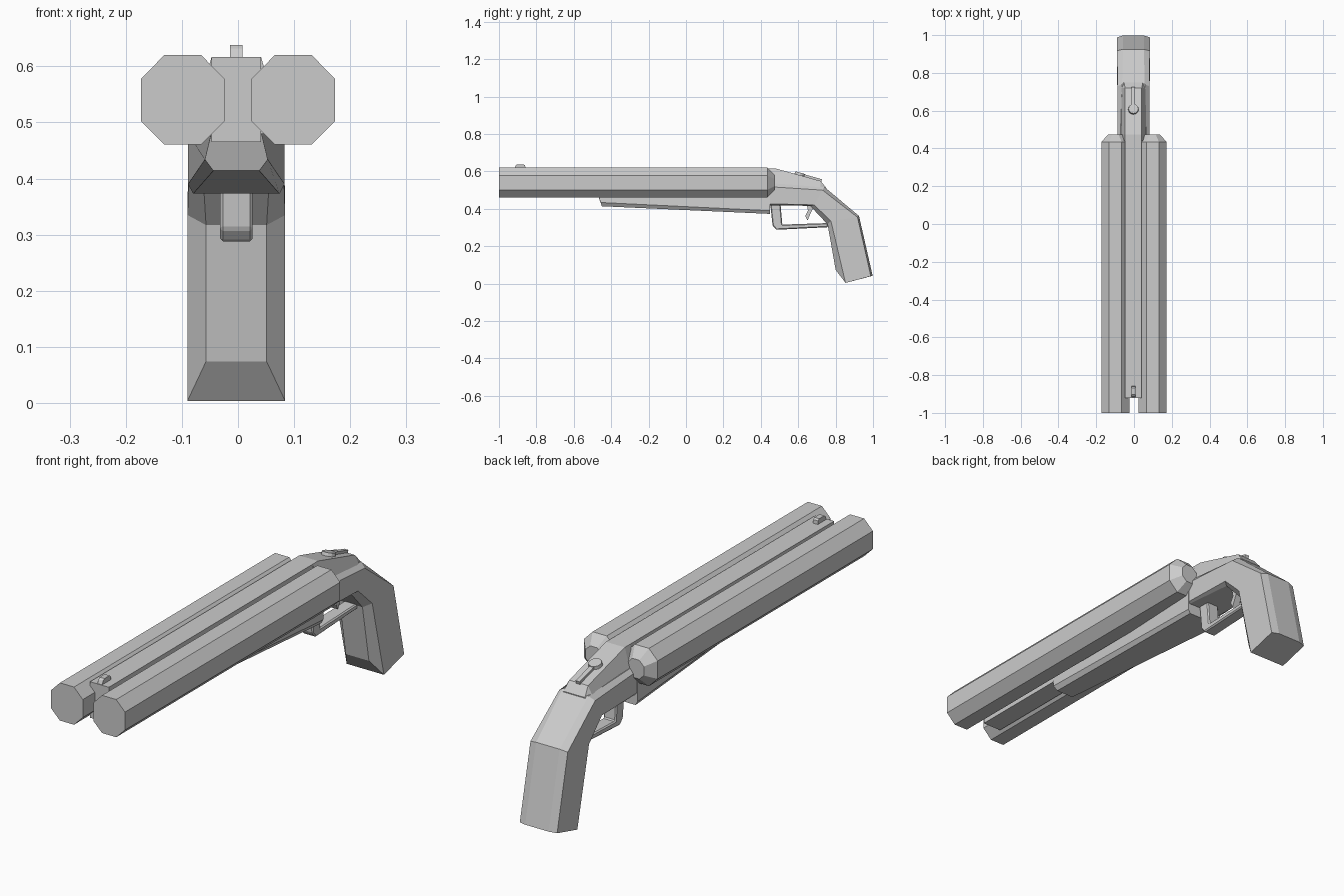
import bpy, bmesh, math
from mathutils import Matrix

if "Cube" in bpy.data.objects:
    bpy.data.objects.remove(bpy.data.objects["Cube"])

CX = -0.003  # slight sideways offset of the central parts


def finish(name, bm):
    bmesh.ops.recalc_face_normals(bm, faces=bm.faces)
    mesh = bpy.data.meshes.new(name)
    bm.to_mesh(mesh)
    bm.free()
    obj = bpy.data.objects.new(name, mesh)
    bpy.context.collection.objects.link(obj)
    return obj


def loft(name, rings, caps=(True, True)):
    """Skin a list of equal-length point rings."""
    bm = bmesh.new()
    vs = [[bm.verts.new(p) for p in r] for r in rings]
    n = len(vs[0])
    for a, b in zip(vs, vs[1:]):
        for i in range(n):
            j = (i + 1) % n
            bm.faces.new((a[i], a[j], b[j], b[i]))
    if caps[0]:
        bm.faces.new(vs[0])
    if caps[1]:
        bm.faces.new(vs[-1])
    else:  # grip butt: sloping toe plus flat sole
        r = vs[-1]
        bm.faces.new(r[2:6])
        bm.faces.new((r[0], r[1], r[2], r[5], r[6], r[7]))
    return finish(name, bm)


def mirror_ring(half):
    """Right-hand points, top to bottom, completed on the left."""
    return [(CX + x, y, z) for x, y, z in half] + \
           [(CX - x, y, z) for x, y, z in reversed(half)]


def plate(name, profile, half_width, bevel=0.0):
    """Side (y, z) profile extruded across x."""
    obj = loft(name, [[(CX + s * half_width, y, z) for y, z in profile] for s in (-1, 1)])
    if bevel:
        mod = obj.modifiers.new("bevel", 'BEVEL')
        mod.width = bevel
        mod.segments = 1
    return obj


# Twin octagonal barrels with chamfered breech ends
OCT = [(.033, .079), (.074, .037), (.074, -.039), (.033, -.08),
       (-.033, -.08), (-.074, -.039), (-.074, .037), (-.033, .079)]
for side, s in (("left", -1), ("right", 1)):
    loft(side + "_barrel", [[(s * .0985 + x * k, y, .541 + z * k) for x, z in OCT]
                            for y, k in ((-1, 1), (.435, 1), (.475, .5))])

# Rib between the barrels and the front sight
plate("barrel_rib", [(-.92, .617), (.47, .617), (.47, .465), (-.92, .465)], .044)
plate("front_sight", [(-.92, .61), (-.91, .632), (-.902, .638), (-.868, .638),
                      (-.86, .632), (-.858, .61)], .011)

# Tapered fore-end under the barrels
loft("fore_end", [
    mirror_ring([(.045, -.473, .48), (.056, -.456, .434), (.041, -.45, .414)]),
    mirror_ring([(.086, .45, .48), (.086, .45, .39), (.077, .45, .373)])])

# Receiver flowing into the pistol grip; each row is half widths and
# (y, z) for back centre, back side, front side, front centre
stations = [
    ((.07, .084, .084, .078), ((.45, .537), (.45, .518), (.45, .427), (.45, .419))),
    ((.06, .084, .084, .06), ((.74, .517), (.73, .50), (.685, .421), (.664, .416))),
    ((.055, .087, .087, .054), ((.925, .362), (.917, .355), (.775, .335), (.757, .317))),
    ((.055, .087, .087, .054), ((.998, .042), (.988, .04), (.853, .004), (.80, .074))),
]
loft("receiver_and_grip",
     [mirror_ring([(w, y, z) for w, (y, z) in zip(ws, pts)]) for ws, pts in stations],
     caps=(True, False))

# Sloping hump on top of the receiver
loft("receiver_hump", [
    mirror_ring([(.044, .44, .617), (.07, .44, .525)]),
    mirror_ring([(.044, .475, .617), (.07, .475, .525)]),
    mirror_ring([(.044, .72, .549), (.066, .72, .51)]),
    mirror_ring([(.05, .75, .512), (.06, .75, .49)])])

# Break lever: round thumb pad and bar lying on the slope
tilt = Matrix.Translation((CX, .608, .584)) @ Matrix.Rotation(math.radians(-15.5), 4, 'X')
bm = bmesh.new()
bmesh.ops.create_cone(bm, cap_ends=True, segments=12, radius1=.029, radius2=.026,
                      depth=.02, matrix=tilt)
finish("lever_pad", bm)
bm = bmesh.new()
bmesh.ops.create_cube(bm, size=1, matrix=tilt @ Matrix.Translation((0, .066, -.002))
                      @ Matrix.Diagonal((.019, .11, .018, 1)))
finish("lever_bar", bm)

# Trigger guard and trigger
plate("trigger_guard", [(.45, .43), (.463, .31), (.483, .288), (.76, .302),
                        (.76, .324), (.515, .316), (.505, .43)], .029, .005)
plate("trigger", [(.645, .425), (.692, .425), (.668, .38), (.65, .338),
                  (.637, .362), (.652, .39)], .015)
